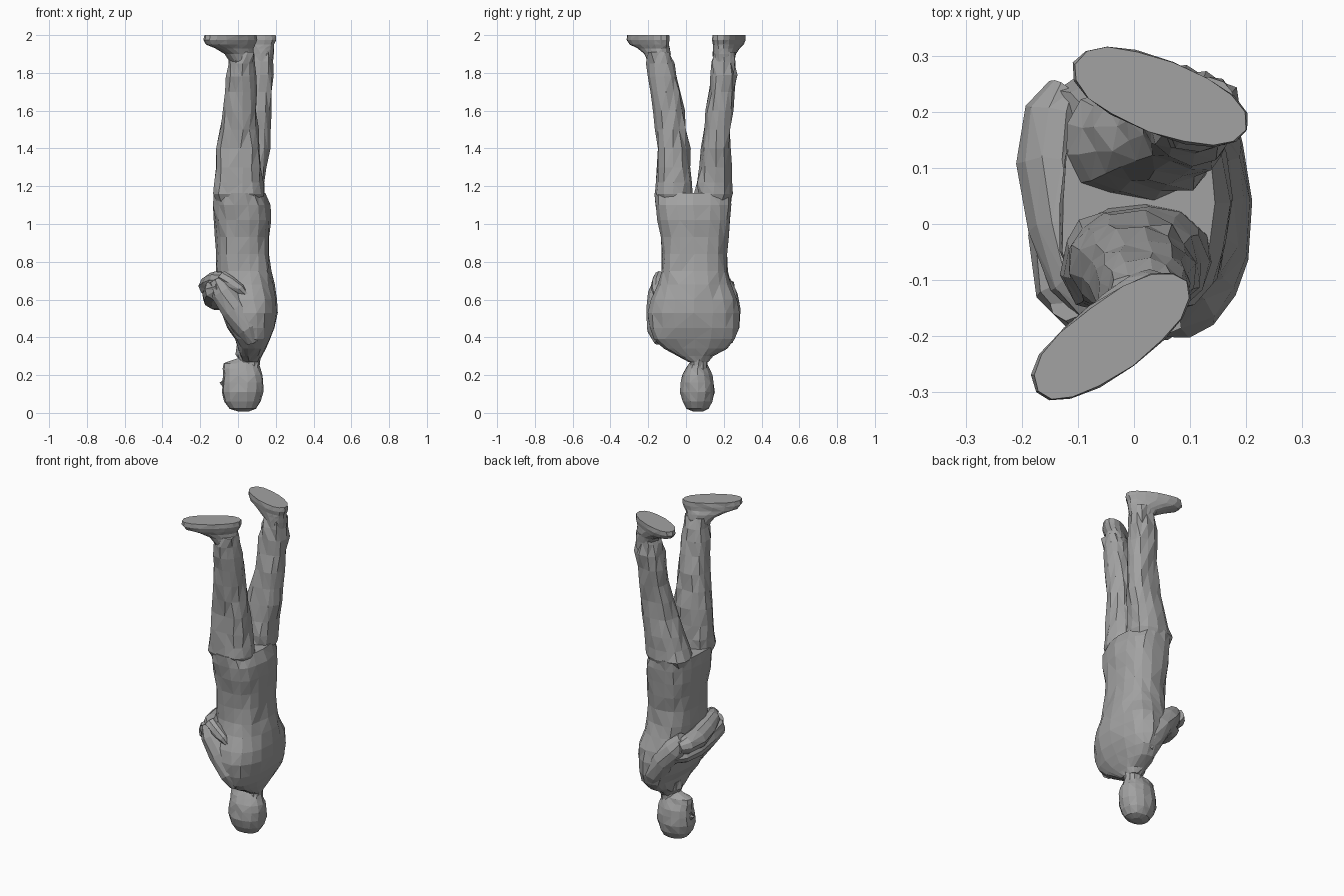
import bpy, bmesh, math, random
from mathutils import Vector, Matrix

random.seed(4)
grey = bpy.data.materials.new("dark_grey")
grey.diffuse_color = (0.36, 0.36, 0.36, 1)


def skin_rings(name, rings, jitter=0.004):
    """Skin a stack of rings into a faceted, triangulated, slightly creased body part."""
    bm = bmesh.new()
    loops = [[bm.verts.new(p + Vector([random.uniform(-jitter, jitter) for _ in range(2)] + [0]))
              for p in ring] for ring in rings]
    for a, b in zip(loops, loops[1:]):
        n = len(a)
        for i in range(n):
            bm.faces.new((a[i], a[(i + 1) % n], b[(i + 1) % n], b[i]))
    bm.faces.new(loops[0][::-1])
    bm.faces.new(loops[-1])
    bmesh.ops.recalc_face_normals(bm, faces=bm.faces)
    bmesh.ops.triangulate(bm, faces=[f for f in bm.faces if len(f.verts) == 4])
    me = bpy.data.meshes.new(name)
    bm.to_mesh(me)
    bm.free()
    me.materials.append(grey)
    ob = bpy.data.objects.new(name, me)
    bpy.context.collection.objects.link(ob)
    return ob


def oval(n, a, b, k=1.0):
    out = []
    for i in range(n):
        t = 2 * math.pi * i / n
        c, s = math.cos(t), math.sin(t)
        out.append(Vector((a * math.copysign(abs(c) ** k, c), b * math.copysign(abs(s) ** k, s), 0)))
    return out


def stack(name, rows, n=14, k=0.85, jitter=0.004):
    """rows: z, x min, x max, y min, y max"""
    rings = []
    for z, x0, x1, y0, y1 in rows:
        c = Vector(((x0 + x1) / 2, (y0 + y1) / 2, z))
        rings.append([c + p for p in oval(n, (x1 - x0) / 2, (y1 - y0) / 2, k)])
    return skin_rings(name, rings, jitter)


def tube(name, pts, n=10):
    """pts: x, y, z, radius"""
    ps = [Vector(p[:3]) for p in pts]
    rings = []
    for i, p in enumerate(ps):
        d = ps[min(i + 1, len(ps) - 1)] - ps[max(i - 1, 0)]
        q = d.to_track_quat('Z', 'Y')
        rings.append([p + q @ v for v in oval(n, pts[i][3], pts[i][3])])
    return skin_rings(name, rings)


def shoe(name, rows, angle):
    """rows: z, centre x, centre y, half length, half width"""
    rot = Matrix.Rotation(math.radians(angle), 3, 'Z')
    rings = [[Vector((x, y, z)) + rot @ p for p in oval(16, a, b, 0.9)] for z, x, y, a, b in rows]
    return skin_rings(name, rings, 0.002)


# head, upside down with the face towards -x
stack("head", [
    (0.008, 0.0, 0.06, 0.035, 0.09), (0.022, -0.045, 0.095, 0.0, 0.12),
    (0.06, -0.072, 0.12, -0.022, 0.142), (0.11, -0.087, 0.135, -0.032, 0.152),
    (0.16, -0.082, 0.135, -0.028, 0.148), (0.20, -0.08, 0.127, -0.02, 0.14),
    (0.235, -0.083, 0.117, -0.002, 0.124), (0.262, -0.078, 0.11, 0.015, 0.112),
    (0.275, -0.045, 0.105, 0.028, 0.102), (0.29, 0.0, 0.1, 0.035, 0.095)], k=0.95, jitter=0.003)
tube("nose", [(-0.07, 0.06, 0.13, 0.008), (-0.086, 0.06, 0.16, 0.014), (-0.072, 0.06, 0.18, 0.012)], 6)
stack("neck", [(0.2, 0.01, 0.11, 0.015, 0.115), (0.28, 0.005, 0.115, 0.02, 0.112),
               (0.31, -0.01, 0.12, 0.01, 0.12), (0.36, -0.01, 0.13, 0.0, 0.13)], n=12)

# jacket body, shoulders at the bottom and hips at the top
stack("torso", [
    (0.27, 0.025, 0.11, 0.015, 0.115), (0.30, 0.01, 0.125, -0.04, 0.14),
    (0.34, 0.0, 0.15, -0.12, 0.215), (0.39, -0.02, 0.175, -0.175, 0.262),
    (0.45, -0.055, 0.192, -0.195, 0.278), (0.53, -0.085, 0.205, -0.202, 0.283),
    (0.60, -0.1, 0.204, -0.188, 0.272), (0.68, -0.108, 0.19, -0.155, 0.24),
    (0.75, -0.115, 0.177, -0.135, 0.222), (0.84, -0.118, 0.17, -0.132, 0.217),
    (0.93, -0.122, 0.17, -0.137, 0.224), (1.02, -0.132, 0.177, -0.152, 0.237),
    (1.10, -0.134, 0.168, -0.165, 0.245), (1.165, -0.13, 0.14, -0.167, 0.246)], n=18, k=0.82, jitter=0.006)

# trouser legs, their hidden tops kept inside the hips
stack("near_leg", [
    (1.06, -0.09, 0.11, -0.11, 0.02), (1.16, -0.13, 0.137, -0.166, 0.036),
    (1.22, -0.129, 0.13, -0.162, 0.032), (1.30, -0.122, 0.125, -0.156, 0.026),
    (1.40, -0.112, 0.115, -0.152, 0.018), (1.50, -0.10, 0.107, -0.16, 0.005),
    (1.60, -0.082, 0.102, -0.172, -0.01), (1.70, -0.068, 0.095, -0.188, -0.03),
    (1.78, -0.065, 0.092, -0.2, -0.045), (1.85, -0.052, 0.09, -0.205, -0.065),
    (1.91, -0.05, 0.085, -0.21, -0.085)], n=13, jitter=0.008)
stack("far_leg", [
    (1.06, -0.08, 0.11, 0.07, 0.2), (1.16, -0.12, 0.142, 0.045, 0.246),
    (1.22, -0.1, 0.145, 0.052, 0.244), (1.30, -0.07, 0.154, 0.064, 0.24),
    (1.40, -0.04, 0.17, 0.08, 0.236), (1.50, -0.01, 0.172, 0.095, 0.238),
    (1.60, 0.01, 0.176, 0.108, 0.245), (1.70, 0.02, 0.182, 0.12, 0.258),
    (1.79, 0.025, 0.19, 0.128, 0.27), (1.86, 0.035, 0.182, 0.138, 0.262),
    (1.91, 0.05, 0.182, 0.145, 0.255)], n=13, jitter=0.008)

# shoes with the soles facing up
shoe("near_shoe", [
    (1.86, 0.015, -0.145, 0.062, 0.056), (1.90, 0.005, -0.152, 0.082, 0.058),
    (1.93, -0.02, -0.172, 0.115, 0.06), (1.95, -0.038, -0.194, 0.152, 0.062),
    (1.975, -0.04, -0.2, 0.168, 0.066), (2.0, -0.04, -0.2, 0.164, 0.064)], 36)
shoe("far_shoe", [
    (1.86, 0.118, 0.2, 0.064, 0.055), (1.90, 0.11, 0.204, 0.08, 0.057),
    (1.93, 0.08, 0.214, 0.115, 0.06), (1.95, 0.052, 0.224, 0.15, 0.062),
    (1.975, 0.047, 0.227, 0.166, 0.067), (2.0, 0.047, 0.227, 0.162, 0.065)], -21)

# folded arms: shoulder, elbow, forearm, tucked hand
tube("near_upper_arm", [
    (0.08, -0.12, 0.38, 0.045), (0.05, -0.138, 0.45, 0.07), (-0.02, -0.138, 0.55, 0.073),
    (-0.08, -0.132, 0.64, 0.066), (-0.115, -0.125, 0.705, 0.045)])
tube("far_upper_arm", [
    (0.08, 0.2, 0.38, 0.045), (0.06, 0.213, 0.45, 0.07), (0.0, 0.215, 0.55, 0.073),
    (-0.075, 0.206, 0.63, 0.067), (-0.125, 0.195, 0.695, 0.045)])
tube("near_forearm", [
    (-0.09, -0.165, 0.67, 0.035), (-0.118, -0.12, 0.655, 0.06), (-0.125, -0.02, 0.63, 0.062),
    (-0.125, 0.1, 0.605, 0.058), (-0.11, 0.18, 0.59, 0.048), (-0.06, 0.24, 0.575, 0.03)])
tube("far_forearm", [
    (-0.12, 0.242, 0.66, 0.035), (-0.14, 0.2, 0.665, 0.054), (-0.148, 0.11, 0.672, 0.061),
    (-0.13, 0.0, 0.688, 0.057), (-0.105, -0.1, 0.705, 0.046), (-0.07, -0.15, 0.71, 0.034)])
tube("near_hand", [(-0.09, -0.135, 0.72, 0.036), (-0.04, -0.15, 0.69, 0.036),
                   (0.01, -0.158, 0.655, 0.028), (0.045, -0.158, 0.62, 0.014)], 8)
